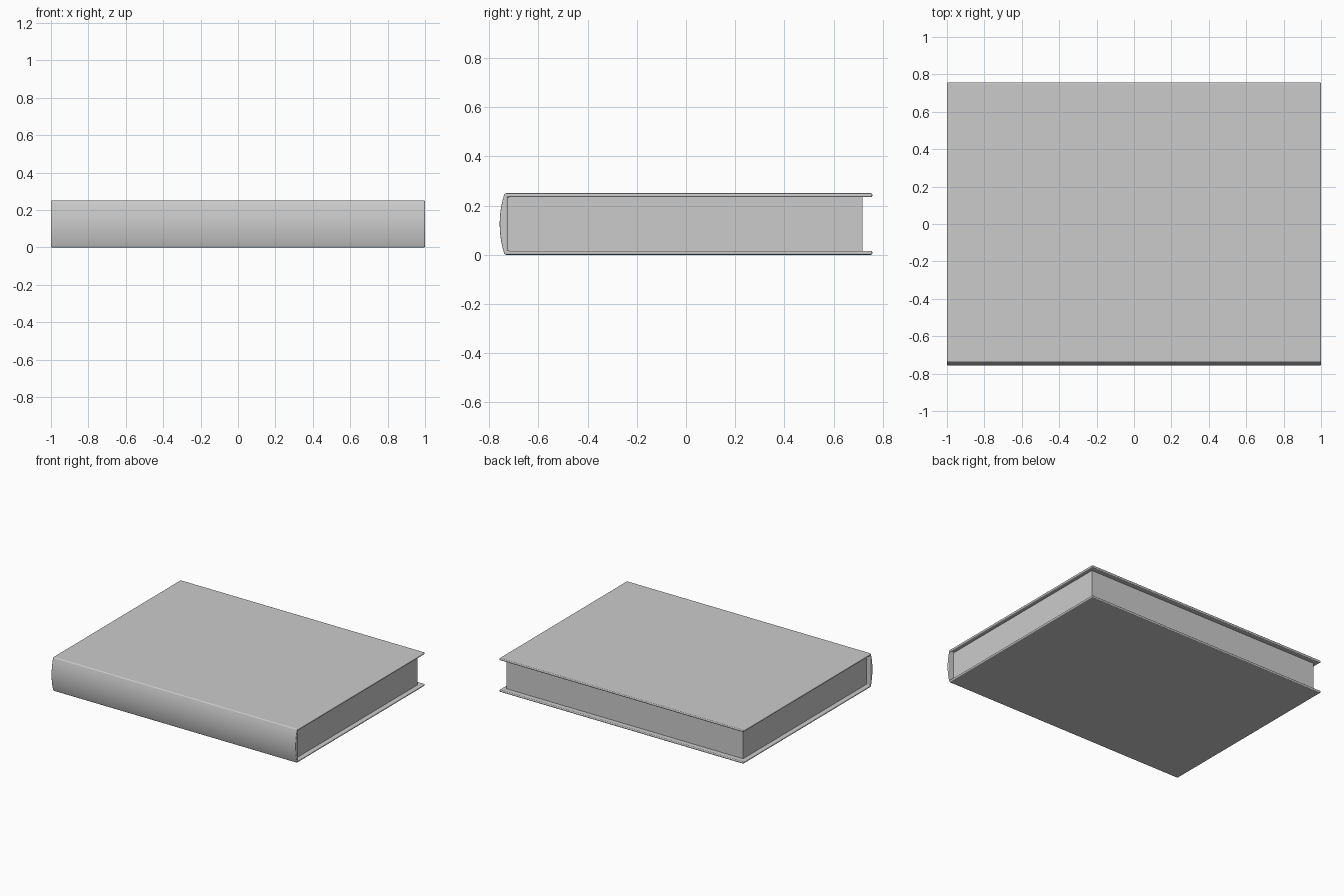
import bpy, bmesh, math

if "Cube" in bpy.data.objects:
    bpy.data.objects.remove(bpy.data.objects["Cube"], do_unlink=True)

HALF_LENGTH = 1.0
HEIGHT = 0.25
BOARD = 0.016
FORE_EDGE = 0.757      # rear edge of the covers
HINGE = -0.737         # where the covers meet the rounded spine
BULGE = 0.02           # how far the spine swells forward
INNER_SPINE = -0.725
ARC_STEPS = 24

grey = bpy.data.materials.new("plain grey")
grey.use_nodes = True
colour = (0.6, 0.6, 0.6, 1)
grey.diffuse_color = colour
grey.node_tree.nodes["Principled BSDF"].inputs["Base Color"].default_value = colour


def extrude_profile(name, profile, half_length):
    """Extrude a closed (y, z) outline along x."""
    bm = bmesh.new()
    face = bm.faces.new([bm.verts.new((-half_length, y, z)) for y, z in profile])
    out = bmesh.ops.extrude_face_region(bm, geom=[face])
    moved = [v for v in out["geom"] if isinstance(v, bmesh.types.BMVert)]
    bmesh.ops.translate(bm, verts=moved, vec=(2 * half_length, 0, 0))
    bmesh.ops.recalc_face_normals(bm, faces=bm.faces)
    mesh = bpy.data.meshes.new(name)
    bm.to_mesh(mesh)
    bm.free()
    mesh.materials.append(grey)
    obj = bpy.data.objects.new(name, mesh)
    bpy.context.collection.objects.link(obj)
    return obj


# Covers and rounded spine in one wrapped C-shaped outline
half = HEIGHT / 2
radius = (half ** 2 + BULGE ** 2) / (2 * BULGE)
sweep = math.asin(half / radius)
centre_y = HINGE - BULGE + radius
spine_arc = []
for i in range(ARC_STEPS + 1):
    a = sweep * (1 - 2 * i / ARC_STEPS)
    spine_arc.append((centre_y - radius * math.cos(a), half + radius * math.sin(a)))
outline = spine_arc + [
    (FORE_EDGE, 0), (FORE_EDGE, BOARD), (INNER_SPINE, BOARD),
    (INNER_SPINE, HEIGHT - BOARD), (FORE_EDGE, HEIGHT - BOARD), (FORE_EDGE, HEIGHT),
]
cover = extrude_profile("cover", outline, HALF_LENGTH)
cover.data.polygons.foreach_set("use_smooth", [True] * len(cover.data.polygons))

# Softly rounded board edges
bevel = cover.modifiers.new("rounded edges", "BEVEL")
bevel.width = 0.006
bevel.segments = 3
bevel.limit_method = "ANGLE"
bevel.angle_limit = math.radians(30)
bevel.harden_normals = True

# Page block, set in from the cover on three sides
front, back = INNER_SPINE - 0.002, 0.717
low, high = BOARD - 0.002, HEIGHT - BOARD + 0.002
extrude_profile("page_block",
                [(front, low), (back, low), (back, high), (front, high)], 0.97)
